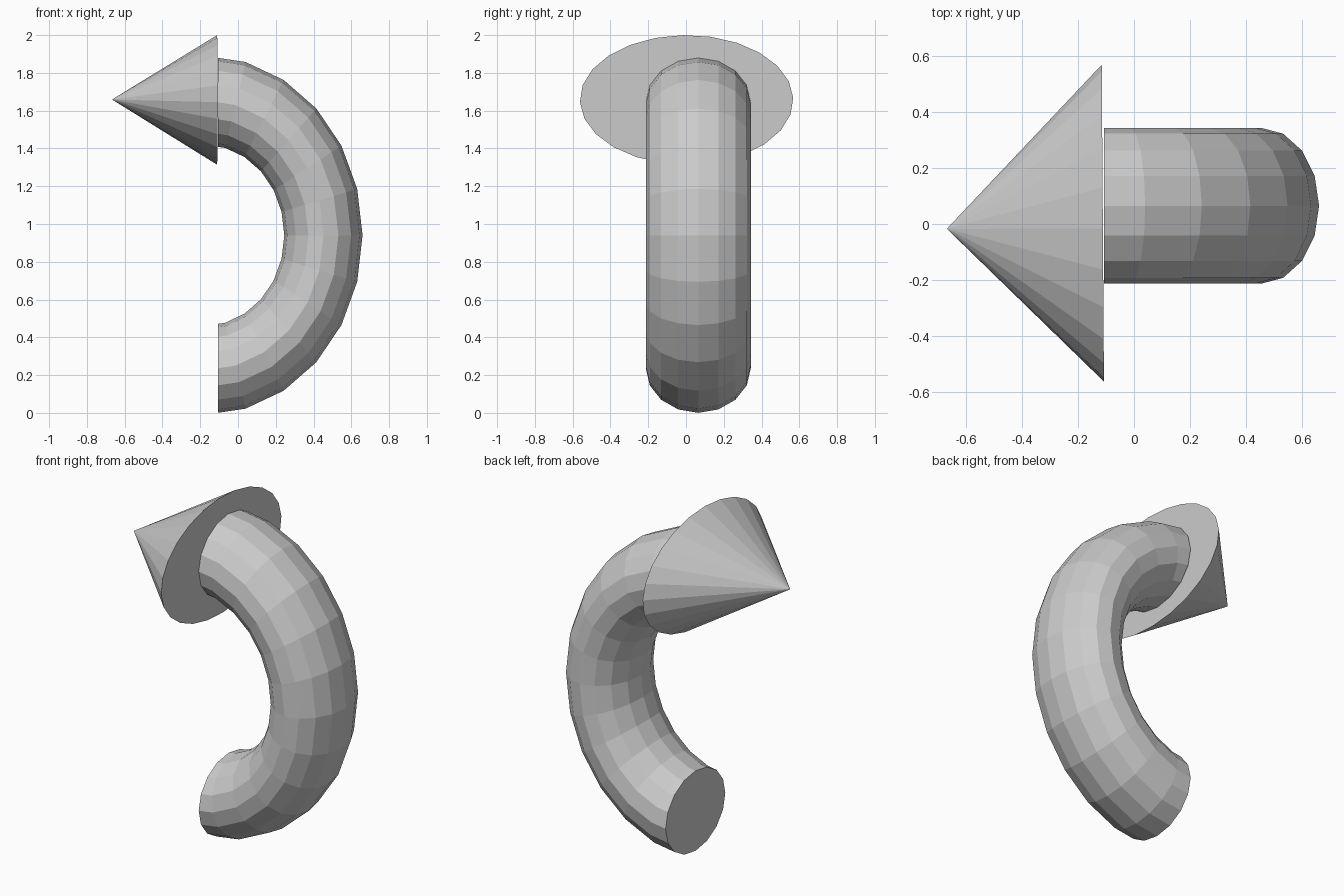
import bpy, bmesh, math
from mathutils import Matrix, Vector

cube = bpy.data.objects.get("Cube")
if cube:
    bpy.data.objects.remove(cube, do_unlink=True)

grey = bpy.data.materials.new("light grey")
grey.use_nodes = True
color = (0.6, 0.6, 0.6, 1)
grey.diffuse_color = color
grey.node_tree.nodes["Principled BSDF"].inputs["Base Color"].default_value = color

CUT_X = -0.107  # plane where the shaft ends


def add_object(name, bm):
    bmesh.ops.recalc_face_normals(bm, faces=bm.faces[:])
    mesh = bpy.data.meshes.new(name)
    bm.to_mesh(mesh)
    bm.free()
    mesh.materials.append(grey)
    obj = bpy.data.objects.new(name, mesh)
    bpy.context.collection.objects.link(obj)
    return obj


# Curved shaft: a stretched ring standing upright, cut flat and capped
def curved_shaft(major=0.7145, minor=0.2355, rings=24, sides=16):
    bm = bmesh.new()
    grid = []
    for i in range(rings):
        a = math.tau * i / rings
        loop = []
        for j in range(sides):
            b = math.tau * j / sides
            r = major + minor * math.cos(b)
            loop.append(bm.verts.new((r * math.cos(a), minor * math.sin(b), r * math.sin(a))))
        grid.append(loop)
    for i in range(rings):
        for j in range(sides):
            n, k = (i + 1) % rings, (j + 1) % sides
            bm.faces.new((grid[i][j], grid[n][j], grid[n][k], grid[i][k]))
    place = Matrix.Translation((-0.1765, 0.065, 0.94)) @ Matrix.Diagonal((0.88, 1.18, 1, 1))
    bm.transform(place)
    cut = bmesh.ops.bisect_plane(bm, geom=bm.verts[:] + bm.edges[:] + bm.faces[:],
                                 plane_co=(CUT_X, 0, 0), plane_no=(-1, 0, 0), clear_outer=True)
    rim = [e for e in cut["geom_cut"] if isinstance(e, bmesh.types.BMEdge)]
    bmesh.ops.edgeloop_fill(bm, edges=rim)
    return add_object("curved_shaft", bm)


# Arrow head: flattened cone, very slightly turned
def arrow_head(sides=24):
    bm = bmesh.new()
    centre = Vector((-0.111, 0.003, 1.657))
    apex = bm.verts.new((-0.667, -0.017, 1.659))
    rim = []
    for i in range(sides):
        a = math.tau * i / sides + math.radians(2)
        y, z = 0.565 * math.cos(a), 0.343 * math.sin(a)
        rim.append(bm.verts.new(centre + Vector((-0.007 * y, y, z))))
    bm.faces.new(rim)
    for i in range(sides):
        bm.faces.new((rim[i], rim[(i + 1) % sides], apex))
    return add_object("arrow_head", bm)


curved_shaft()
arrow_head()
